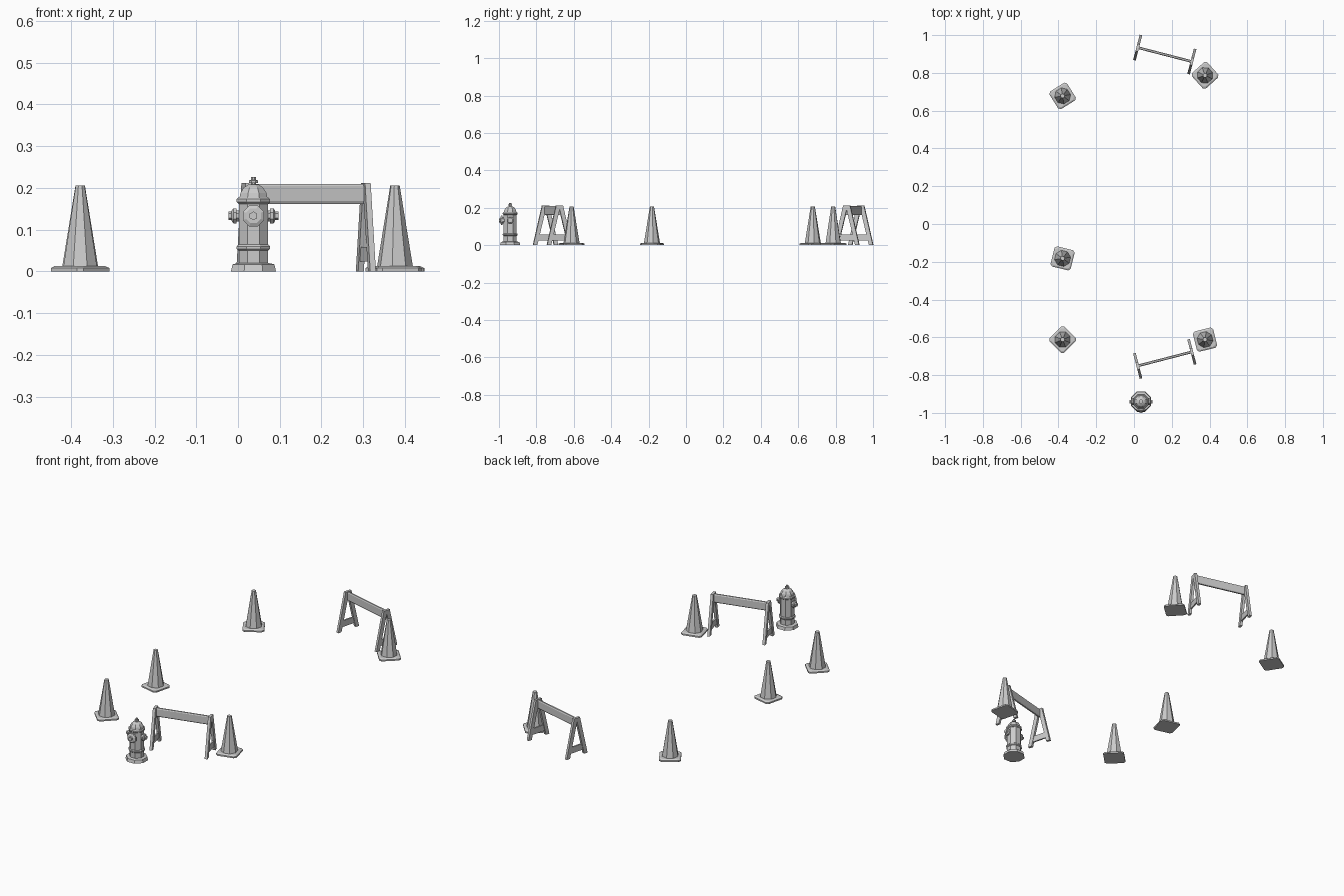
import bpy, bmesh
from math import radians, cos, sin, pi
from mathutils import Matrix, Vector

if "Cube" in bpy.data.objects:
    bpy.data.objects.remove(bpy.data.objects["Cube"])


def loft(name, sections, mat):
    """Closed solid skinned through equal-length rings of points."""
    bm = bmesh.new()
    rings = [[bm.verts.new(mat @ Vector(p)) for p in s] for s in sections]
    n = len(rings[0])
    for a, b in zip(rings, rings[1:]):
        for i in range(n):
            j = (i + 1) % n
            bm.faces.new((a[i], a[j], b[j], b[i]))
    bm.faces.new(rings[0][::-1])
    bm.faces.new(rings[-1])
    bmesh.ops.recalc_face_normals(bm, faces=bm.faces)
    me = bpy.data.meshes.new(name)
    bm.to_mesh(me)
    bm.free()
    ob = bpy.data.objects.new(name, me)
    bpy.context.collection.objects.link(ob)
    return ob


def ring(r, z, n=8):
    """Polygon ring; r is the distance to the flats."""
    R = r / cos(pi / n)
    return [(R * cos(2 * pi * (i + .5) / n), R * sin(2 * pi * (i + .5) / n), z) for i in range(n)]


def turned(name, profile, mat, n=8):
    return loft(name, [ring(r, z, n) for r, z in profile], mat)


def plate_ring(h, c, z):
    """Square ring with clipped corners."""
    k = h - c
    return [(h, -k, z), (h, k, z), (k, h, z), (-k, h, z),
            (-h, k, z), (-h, -k, z), (-k, -h, z), (k, -h, z)]


def extrude_x(name, pts, x0, x1, mat):
    return loft(name, [[(x, y, z) for y, z in pts] for x in (x0, x1)], mat)


def place(x, y, deg):
    return Matrix.Translation((x, y, 0)) @ Matrix.Rotation(radians(deg), 4, 'Z')


# Traffic cones: clipped square foot and eight-sided body
def cone(x, y, deg):
    m = place(x, y, deg)
    loft("cone_foot", [plate_ring(.055, .011, 0), plate_ring(.055, .011, .008),
                       plate_ring(.047, .010, .013)], m)
    turned("cone_body", [(.040, .012), (.0105, .206)], m)


for c in [(-.378, .678, 32), (-.378, -.182, -14), (-.378, -.612, 45),
          (.376, .787, 42), (.376, -.612, 14)]:
    cone(*c)


# Barricades: two A-frames joined by a bevelled board
def barricade(x, y, deg):
    m = place(x, y, deg)
    extrude_x("barrier_board", [(-.004, .162), (.004, .162), (.007, .168), (.007, .204),
                                (.004, .209), (-.004, .209), (-.007, .204), (-.007, .168)],
              -.145, .145, m)
    for s in (-1, 1):
        a, b = s * .148 - .007, s * .148 + .007
        for k in (-1, 1):
            extrude_x("barrier_leg", [(k * .069, 0), (k * .047, 0), (k * -.001, .196),
                                      (k * -.001, .212), (k * .019, .212)], a, b, m)
        extrude_x("barrier_leg_brace", [(-.052, .024), (.052, .024), (.043, .058), (-.043, .058)],
                  a + .003, b - .003, m)


barricade(.163, -.714, 14.5)
barricade(.163, .897, -14.5)

# Fire hydrant: foot, barrel with collars, domed cap and top nut
h = place(.037, -.940, 0)
turned("hydrant_foot", [(.054, 0), (.050, .017), (.036, .020)], h)
turned("hydrant_barrel", [(.035, .015), (.035, .170)], h)
turned("hydrant_lower_collar", [(.036, .050), (.040, .054), (.040, .060), (.036, .064)], h)
turned("hydrant_upper_collar", [(.036, .162), (.040, .166), (.040, .173), (.036, .177)], h)
turned("hydrant_dome", [(.034, .174), (.031, .188), (.023, .201), (.012, .208)], h)
turned("hydrant_top_nut", [(.006, .206), (.006, .212), (.011, .212), (.011, .218),
                           (.006, .219), (.006, .226)], h)

# Hydrant outlets: large one in front, small ones on both sides
for name, deg, r in (("front_outlet", 0, .025), ("left_outlet", -90, .018), ("right_outlet", 90, .018)):
    m = h @ Matrix.Translation((0, 0, .133)) @ Matrix.Rotation(radians(deg), 4, 'Z') @ Matrix.Rotation(radians(90), 4, 'X')
    turned(name, [(r * .72, .025), (r * .72, .040), (r, .040), (r, .048), (r * .7, .052)], m)
    turned(name + "_nut", [(.009, .050), (.009, .060)], m, 6)
